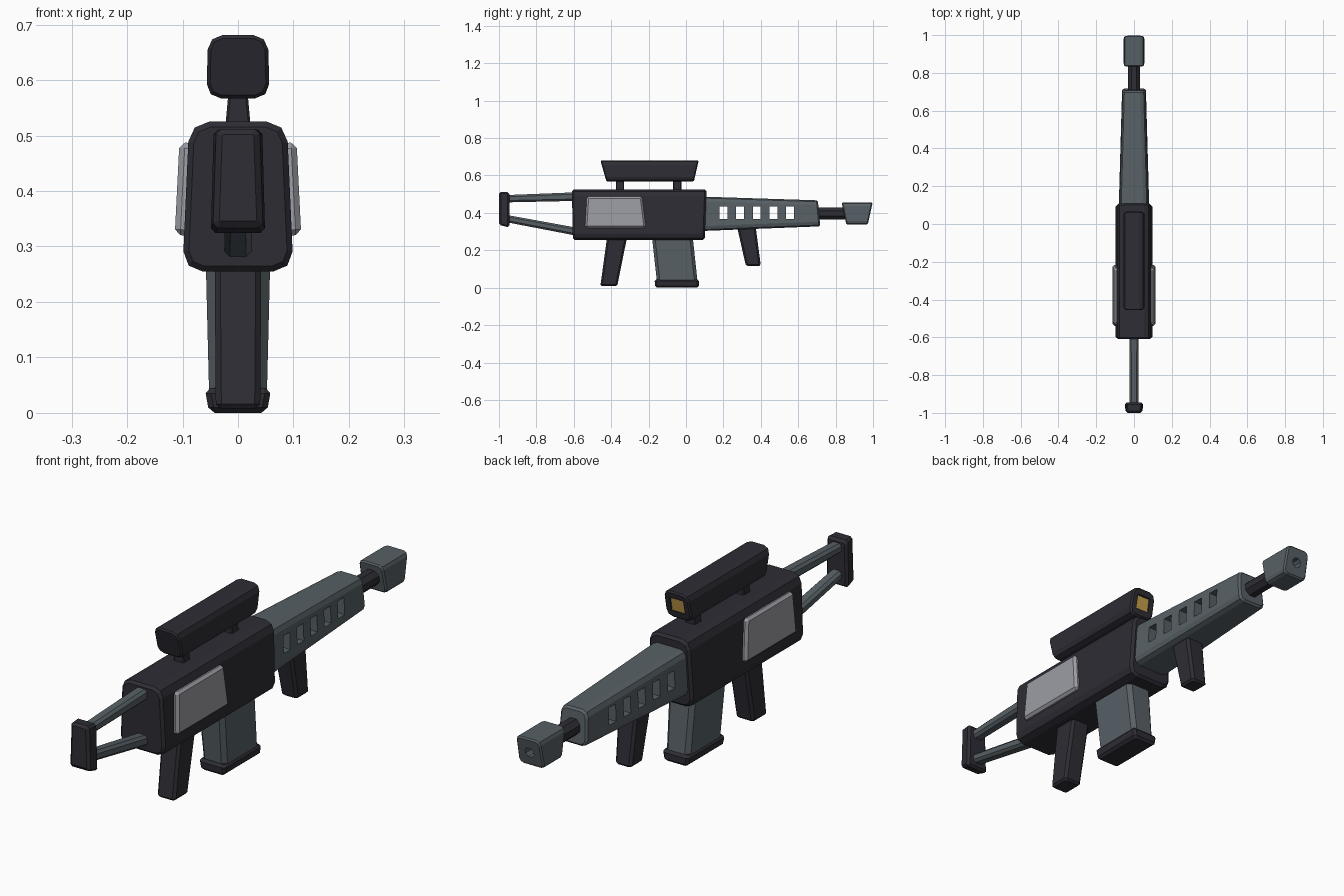
import bpy, bmesh, math
from mathutils import Matrix

cube = bpy.data.objects.get("Cube")
if cube:
    bpy.data.objects.remove(cube, do_unlink=True)


def material(name, rgb):
    m = bpy.data.materials.new(name)
    m.use_nodes = True
    m.diffuse_color = (*rgb, 1)
    m.node_tree.nodes["Principled BSDF"].inputs["Base Color"].default_value = (*rgb, 1)
    return m


DARK = material("dark charcoal", (0.027, 0.026, 0.035))
GREY = material("steel grey", (0.096, 0.118, 0.132))
LIGHT = material("light grey", (0.33, 0.335, 0.37))
GOLD = material("gold lens", (0.55, 0.34, 0.07))


def finish(name, bm, mat):
    bmesh.ops.recalc_face_normals(bm, faces=bm.faces[:])
    me = bpy.data.meshes.new(name)
    bm.to_mesh(me)
    bm.free()
    me.materials.append(mat)
    ob = bpy.data.objects.new(name, me)
    bpy.context.collection.objects.link(ob)
    return ob


def block(name, profile, widths, mat, axis="y", chamfer=0.0, segs=1, edge=0.008):
    """Side outline (bottom back, bottom front, top front, top back) as (y, z),
    a half width per corner, big chamfers along one axis, small ones elsewhere."""
    bm = bmesh.new()
    sides = [[bm.verts.new((s * w, y, z)) for (y, z), w in zip(profile, widths)]
             for s in (-1, 1)]
    for ring in sides:
        bm.faces.new(ring)
    for i in range(4):
        j = (i + 1) % 4
        bm.faces.new((sides[0][i], sides[0][j], sides[1][j], sides[1][i]))
    bmesh.ops.recalc_face_normals(bm, faces=bm.faces[:])
    if chamfer:
        pairs = ((0, 1), (2, 3)) if axis == "y" else ((1, 2), (3, 0))
        edges = [bm.edges.get((r[a], r[b])) for r in sides for a, b in pairs]
        bmesh.ops.bevel(bm, geom=edges, offset=chamfer, segments=segs,
                        profile=0.5, affect="EDGES", clamp_overlap=True)
        bm.normal_update()
    if edge:
        sharp = [e for e in bm.edges if e.calc_face_angle(0) > math.radians(62)]
        bmesh.ops.bevel(bm, geom=sharp, offset=edge, segments=1,
                        affect="EDGES", clamp_overlap=True)
    return finish(name, bm, mat)


def rod(bm, radius, y0, y1, z, sides):
    m = Matrix.Translation((0, (y0 + y1) / 2, z)) @ Matrix.Rotation(math.pi / 2, 4, "X")
    m = m @ Matrix.Rotation(math.pi / sides, 4, "Z")
    bmesh.ops.create_cone(bm, cap_ends=True, segments=sides, radius1=radius,
                          radius2=radius, depth=y1 - y0, matrix=m)


def box(bm, centre, size):
    bmesh.ops.create_cube(bm, size=1,
                          matrix=Matrix.Translation(centre) @ Matrix.Diagonal((*size, 1)))


def cut(target, bm):
    cutter = finish("cutter", bm, target.data.materials[0])
    cutter.hide_render = True
    mod = target.modifiers.new("cut", "BOOLEAN")
    mod.operation = "DIFFERENCE"
    mod.solver = "EXACT"
    mod.object = cutter
    bpy.context.view_layer.objects.active = target
    bpy.ops.object.modifier_apply(modifier=mod.name)
    bpy.data.objects.remove(cutter, do_unlink=True)


# Receiver body
block("receiver_body", [(-0.605, 0.255), (0.1, 0.255), (0.11, 0.525), (-0.61, 0.525)],
      [0.1, 0.1, 0.088, 0.088], DARK, chamfer=0.036, segs=2, edge=0.01)

# Side panels
for side, label in ((-1, "right"), (1, "left")):
    panel = block(label + "_side_panel",
                  [(-0.54, 0.32), (-0.215, 0.32), (-0.235, 0.487), (-0.53, 0.487)],
                  [0.015] * 4, LIGHT, edge=0.01)
    panel.matrix_world = (Matrix.Translation((side * 0.095, 0, 0.4))
                          @ Matrix.Rotation(-side * 0.05, 4, "Y")
                          @ Matrix.Translation((0, 0, -0.4)))

# Handguard with slots right through
guard = block("handguard", [(0.08, 0.303), (0.718, 0.328), (0.705, 0.467), (0.08, 0.487)],
              [0.082, 0.064, 0.058, 0.075], GREY, chamfer=0.025, segs=2)
bm = bmesh.new()
for i in range(5):
    box(bm, (0, 0.2 + i * 0.089, 0.4), (0.4, 0.042, 0.068))
cut(guard, bm)

# Barrel and muzzle with bore
bm = bmesh.new()
rod(bm, 0.034, 0.69, 0.87, 0.396, 8)
finish("barrel", bm, DARK)
muzzle = block("muzzle", [(0.857, 0.338), (0.972, 0.338), (0.998, 0.456), (0.832, 0.456)],
               [0.056, 0.056, 0.053, 0.053], GREY, chamfer=0.018, segs=2, edge=0.006)
bm = bmesh.new()
rod(bm, 0.02, 0.91, 1.1, 0.396, 8)
cut(muzzle, bm)

# Scope, mounts and recessed lens
scope = block("scope", [(-0.425, 0.567), (0.042, 0.567), (0.068, 0.681), (-0.458, 0.681)],
              [0.057, 0.057, 0.054, 0.054], DARK, chamfer=0.026, segs=2, edge=0.006)
bm = bmesh.new()
box(bm, (0, 0.09, 0.625), (0.06, 0.1, 0.056))
cut(scope, bm)
block("scope_lens", [(0.03, 0.597), (0.044, 0.597), (0.054, 0.653), (0.03, 0.653)],
      [0.03] * 4, GOLD, edge=0)
for y, label in ((-0.353, "rear"), (-0.047, "front")):
    block(label + "_scope_mount",
          [(y - 0.022, 0.515), (y + 0.022, 0.515), (y + 0.022, 0.58), (y - 0.022, 0.58)],
          [0.023, 0.023, 0.017, 0.017], DARK, edge=0.004)

# Pistol grip and foregrip
block("pistol_grip", [(-0.458, 0.008), (-0.368, 0.008), (-0.315, 0.27), (-0.422, 0.27)],
      [0.04, 0.04, 0.042, 0.042], DARK, axis="z", chamfer=0.01)
block("foregrip", [(0.32, 0.117), (0.4, 0.117), (0.372, 0.33), (0.272, 0.33)],
      [0.036, 0.036, 0.042, 0.042], DARK, axis="z", chamfer=0.01)

# Magazine and its base
block("magazine", [(-0.155, 0.03), (0.062, 0.03), (0.036, 0.27), (-0.182, 0.27)],
      [0.052, 0.052, 0.058, 0.058], GREY, axis="z", chamfer=0.016)
block("magazine_base", [(-0.165, 0), (0.07, 0), (0.07, 0.045), (-0.168, 0.045)],
      [0.052, 0.052, 0.06, 0.06], DARK, axis="z", chamfer=0.01, edge=0.01)

# Skeleton stock: two struts and a butt plate
block("upper_strut", [(-0.965, 0.456), (-0.59, 0.464), (-0.59, 0.51), (-0.965, 0.495)],
      [0.023, 0.025, 0.025, 0.023], GREY, chamfer=0.01, edge=0)
block("lower_strut", [(-0.965, 0.351), (-0.59, 0.279), (-0.59, 0.322), (-0.965, 0.39)],
      [0.023, 0.025, 0.025, 0.023], GREY, chamfer=0.01, edge=0)
block("butt_plate", [(-1.0, 0.336), (-0.945, 0.322), (-0.945, 0.51), (-1.0, 0.512)],
      [0.044, 0.05, 0.045, 0.038], DARK, chamfer=0.008, edge=0.01)
